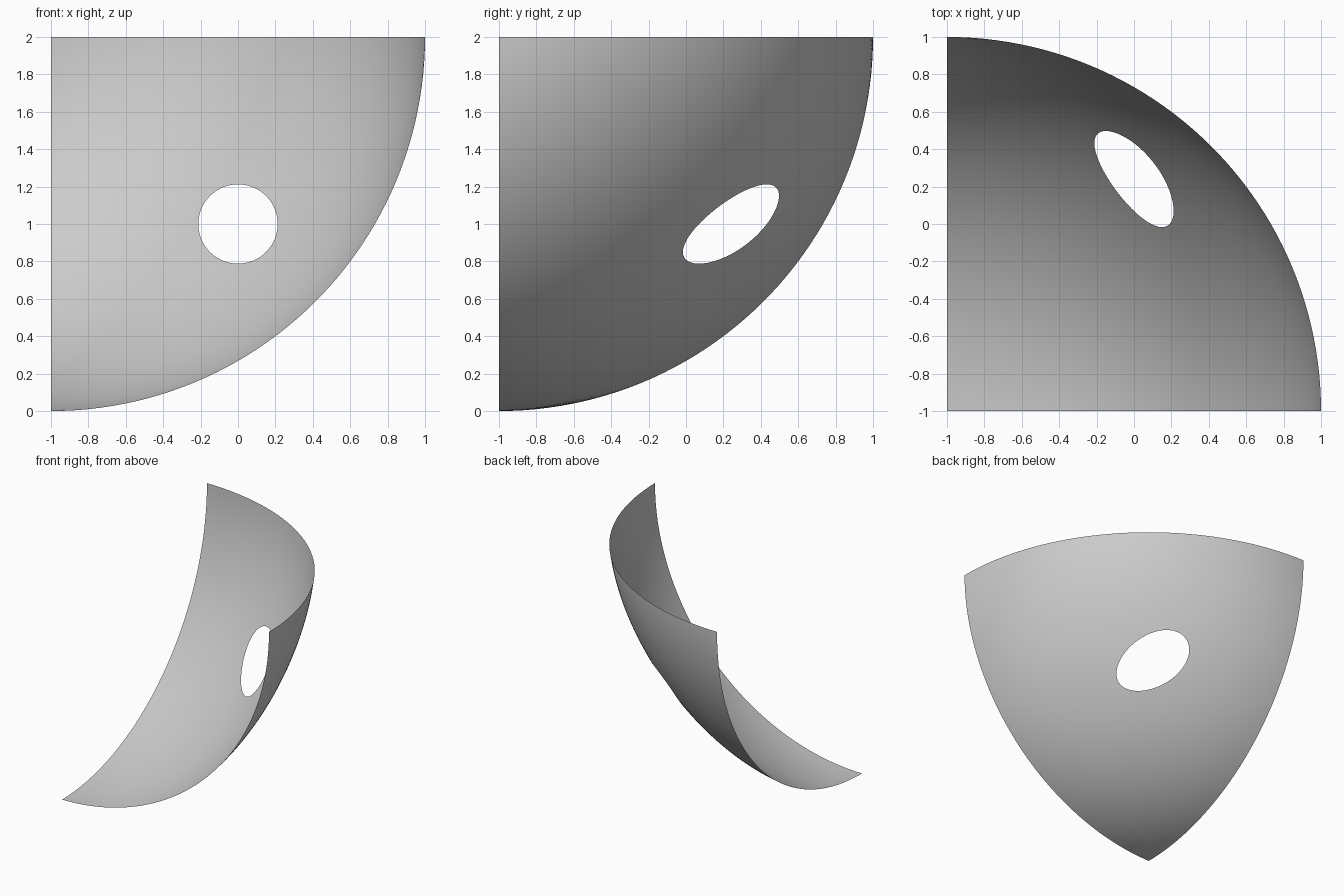
import bpy, bmesh
from math import sin, cos, pi, atan2, sqrt
from mathutils import Vector

cube = bpy.data.objects.get("Cube")
if cube:
    bpy.data.objects.remove(cube, do_unlink=True)

RADIUS, HOLE, FLATTEN = 2.0, 0.212, 2.05
SIDE_STEPS, RINGS = 48, 32
CENTRE = Vector((-1, -1, 2))


def on_shell(d):
    """Point on the shell in direction d: an octant slightly flattened inside."""
    n = d.normalized()
    return n * sqrt(RADIUS ** 2 - FLATTEN * n.x * n.y * n.z)


def hole_point(angle):
    """Point of the hole rim, round when seen from the front."""
    u, w = 1 + HOLE * cos(angle), 1 + HOLE * sin(angle)
    f = 1.2
    for _ in range(40):
        p = on_shell(Vector((u, f, w)))
        f = sqrt(p.length_squared - u * u - w * w)
    return Vector((u, f, w))


# Outer edge: three quarter arcs between the axes
axes = [Vector((1, 0, 0)), Vector((0, 1, 0)), Vector((0, 0, 1))]
edge = []
for i in range(3):
    a, b = axes[i], axes[(i + 1) % 3]
    for s in range(SIDE_STEPS):
        t = s / SIDE_STEPS * pi / 2
        edge.append((a * cos(t) + b * sin(t)) * RADIUS)

# Strips from the hole rim out to the edge
bm = bmesh.new()
columns = []
for p in edge:
    rim = hole_point(atan2(p.z - 1, p.x - 1))
    column = []
    for r in range(RINGS + 1):
        q = on_shell(rim.lerp(p, r / RINGS))
        column.append(bm.verts.new(CENTRE + Vector((q.x, q.y, -q.z))))
    columns.append(column)
for i, c in enumerate(columns):
    n = columns[(i + 1) % len(columns)]
    for r in range(RINGS):
        bm.faces.new((c[r], c[r + 1], n[r + 1], n[r]))

# Face outward and shade smooth
bm.normal_update()
flip = [f for f in bm.faces if f.normal.dot(f.calc_center_median() - CENTRE) < 0]
bmesh.ops.reverse_faces(bm, faces=flip)
for f in bm.faces:
    f.smooth = True

mesh = bpy.data.meshes.new("curved_shell")
bm.to_mesh(mesh)
bm.free()
shell = bpy.data.objects.new("curved_shell", mesh)
bpy.context.collection.objects.link(shell)

grey = bpy.data.materials.new("light_grey")
grey.use_nodes = True
colour = (0.6, 0.6, 0.6, 1)
grey.diffuse_color = colour
grey.node_tree.nodes["Principled BSDF"].inputs["Base Color"].default_value = colour
mesh.materials.append(grey)
